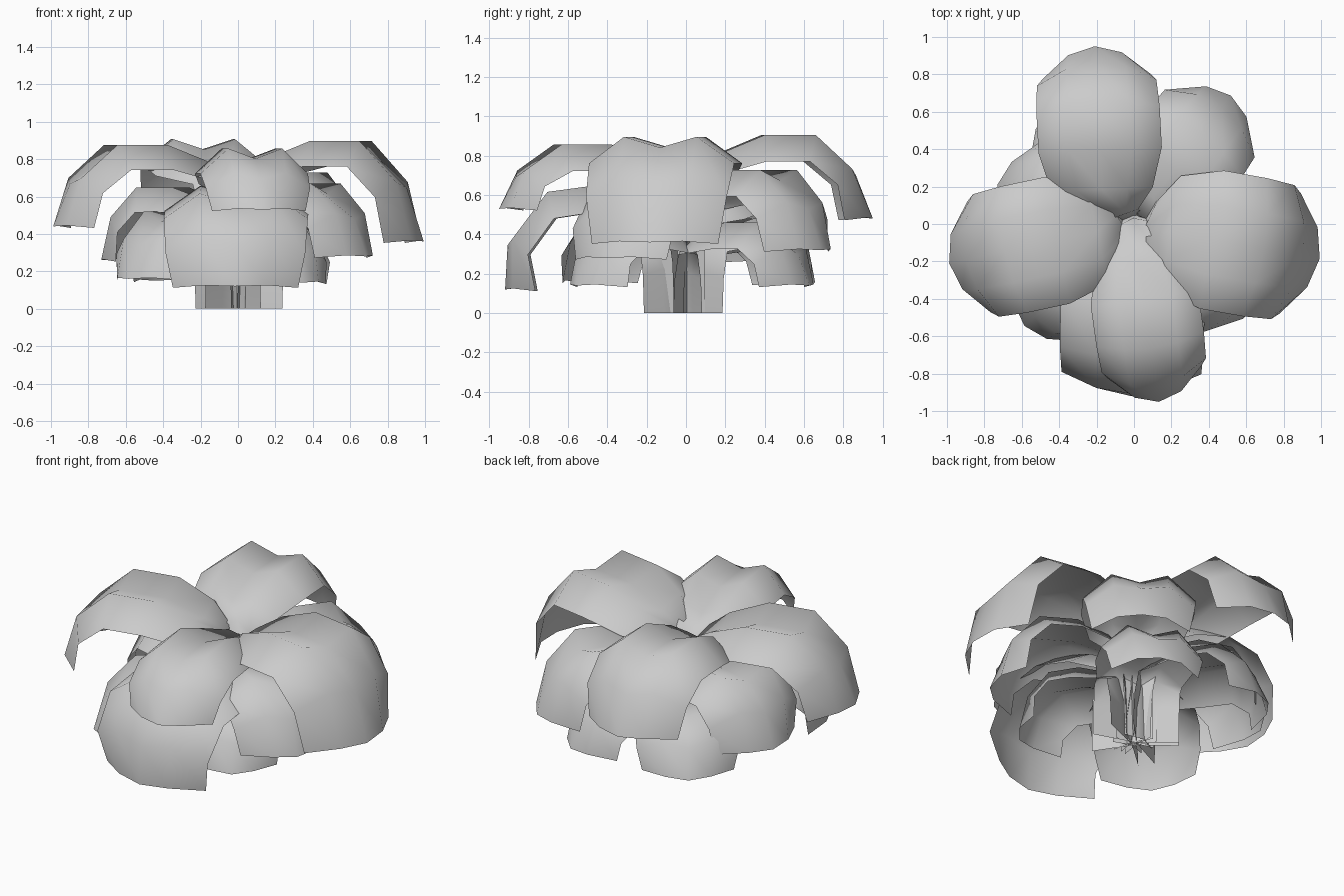
import bpy
from math import radians, cos, sin

if "Cube" in bpy.data.objects:
    bpy.data.objects.remove(bpy.data.objects["Cube"])

# along-leaf stations: radius fraction, width fraction, pull-back of the rim, fold amount
RAD = [0.02, 0.03, 0.06, 0.20, 0.42, 0.70, 0.91, 1.0]
WID = [0.0, 0.0, 0.40, 0.82, 1.0, 1.0, 0.97, 0.87]
BACK = [0.0, 0.0, 0.0, 0.0, 0.0, 0.05, 0.11, 0.16]
FOLD = [0.0, 0.2, 0.5, 0.8, 1.0, 1.0, 0.6, 0.1]
COLS = [-1, -0.5, 0, 0.5, 1]
LIFT = [-0.08, 0.055, 0.0, 0.055, -0.08]   # grooved middle, drooping edges


def leaf(name, stem, angle, reach, peak, tip, half, side=0.0, start=0.0, droop=0.0):
    """Arched leaf with a folded stem strip rising from the centre."""
    p = peak - 0.05
    heights = [0, 0.45 * p, 0.82 * p, 0.90 * p, 0.99 * p, 0.99 * p,
               tip + 0.58 * (p - tip), tip]
    if droop:
        heights[5], heights[6] = 0.92 * p, tip + 0.46 * (p - tip)
    a = radians(angle)
    verts, faces = [], []
    for i, z in enumerate(heights):
        w = max(stem, WID[i] * half)
        for s, lift in zip(COLS, LIFT):
            r = RAD[i] * reach - BACK[i] * s * s
            # lower stem is creased into a shallow channel
            if i < 3:
                r += 0.04 * abs(s) + start
            if i in (5, 6):
                r += droop
            t = s * w + side * min(1, i / 3)
            verts.append((r * cos(a) - t * sin(a), r * sin(a) + t * cos(a),
                          max(0, z + lift * FOLD[i])))
    n = len(COLS)
    for i in range(len(heights) - 1):
        for j in range(n - 1):
            k = i * n + j
            faces.append((k, k + n, k + n + 1, k + 1))
    me = bpy.data.meshes.new(name)
    me.from_pydata(verts, [], faces)
    me.shade_smooth()
    ob = bpy.data.objects.new(name, me)
    bpy.context.collection.objects.link(ob)


# angle, reach, peak height, tip height, half width, sideways shift, stem shift, droop
tiers = {
    "upper_leaf": (0.11, [(-10, 1.01, 0.90, 0.36, 0.375, -0.01),
                          (93, 0.96, 0.91, 0.48, 0.33, 0.16, -0.02),
                          (192, 1.01, 0.88, 0.44, 0.345),
                          (-82, 0.96, 0.86, 0.53, 0.29, 0, -0.09)]),
    "middle_leaf": (0.10, [(53, 0.86, 0.73, 0.32, 0.31),
                           (164, 0.76, 0.65, 0.26, 0.32),
                           (-91, 0.92, 0.66, 0.12, 0.385, 0, 0, 0.07),
                           (-31, 0.80, 0.67, 0.28, 0.31)]),
    "lower_leaf": (0.24, [(223, 0.80, 0.52, 0.16, 0.30),
                          (126, 0.76, 0.48, 0.15, 0.29),
                          (62, 0.71, 0.46, 0.14, 0.28),
                          (-58, 0.66, 0.46, 0.14, 0.26)]),
}
for tier, (stem, items) in tiers.items():
    for i, spec in enumerate(items):
        leaf(f"{tier}_{i + 1}", stem, *spec)
